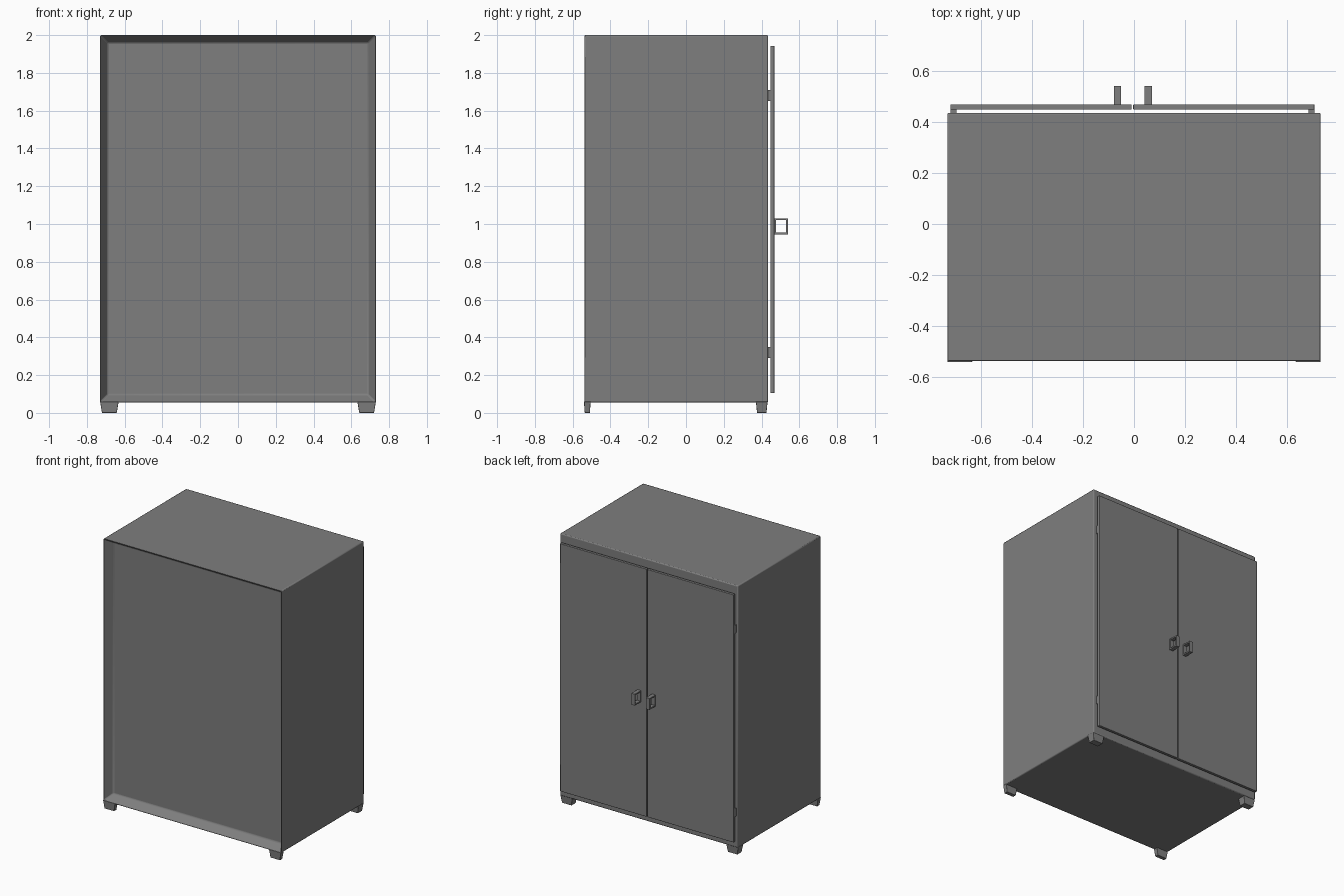
import bpy, bmesh
from mathutils import Vector

cube = bpy.data.objects.get("Cube")
if cube:
    bpy.data.objects.remove(cube, do_unlink=True)

grey = bpy.data.materials.new("steel grey")
grey.use_nodes = True
colour = (0.21, 0.21, 0.21, 1)
grey.diffuse_color = colour
grey.node_tree.nodes["Principled BSDF"].inputs["Base Color"].default_value = colour


def finish(bm, name, bevel=0.0):
    bmesh.ops.recalc_face_normals(bm, faces=bm.faces)
    mesh = bpy.data.meshes.new(name)
    bm.to_mesh(mesh)
    bm.free()
    mesh.materials.append(grey)
    obj = bpy.data.objects.new(name, mesh)
    bpy.context.collection.objects.link(obj)
    if bevel:
        mod = obj.modifiers.new("soft edges", "BEVEL")
        mod.width, mod.segments, mod.limit_method = bevel, 2, "ANGLE"
    bpy.ops.object.select_all(action="DESELECT")
    obj.select_set(True)
    bpy.context.view_layer.objects.active = obj
    bpy.ops.object.shade_smooth_by_angle()
    return obj


def box(x, y, z):
    """Box from its (min, max) range on each axis."""
    bm = bmesh.new()
    bmesh.ops.create_cube(bm, size=1)
    for v in bm.verts:
        v.co = Vector([r[0] if c < 0 else r[1] for c, r in zip(v.co, (x, y, z))])
    return bm


# Cabinet body with a shallow recess sloping in to the front panel
bm = box((-0.73, 0.73), (-0.54, 0.435), (0.055, 2.0))
bm.normal_update()
front = [f for f in bm.faces if f.normal.y < -0.9]
bmesh.ops.inset_region(bm, faces=front, thickness=0.057, depth=0)
for v in front[0].verts:
    v.co.y += 0.065
finish(bm, "cabinet_body", 0.007)

# Tapered feet, deeper at the door side
for name, (y0, y1) in {"front": (-0.54, -0.505), "back": (0.37, 0.432)}.items():
    for side, s in (("left", 1), ("right", -1)):
        xs = sorted((s * 0.73, s * 0.632))
        bm = box(xs, (y0, y1), (0, 0.06))
        mid = Vector((s * 0.681, (y0 + y1) / 2, 0))
        for v in bm.verts:
            if v.co.z < 0.01:
                v.co = mid + (v.co - mid) * 0.8
        finish(bm, f"{name}_{side}_foot", 0.002)

# Pair of doors with hinges and square loop handles
for side, x0, x1, hinge, handle in (
    ("right", -0.718, -0.009, -0.706, -0.064),
    ("left", -0.003, 0.706, 0.694, 0.056),
):
    finish(box((x0, x1), (0.447, 0.468), (0.105, 1.943)), f"{side}_door", 0.002)
    for level, z in (("lower", 0.32), ("upper", 1.68)):
        bm = box((hinge - 0.012, hinge + 0.012), (0.43, 0.45), (z - 0.03, z + 0.03))
        finish(bm, f"{side}_{level}_hinge")

    bm = box((handle - 0.014, handle + 0.014), (0.466, 0.54), (0.945, 1.03))
    bm.normal_update()
    cheeks = [f for f in bm.faces if abs(f.normal.x) > 0.9]
    bmesh.ops.inset_individual(bm, faces=cheeks, thickness=0.014)
    bmesh.ops.bridge_loops(bm, edges=[e for f in cheeks for e in f.edges])
    bmesh.ops.delete(bm, geom=cheeks, context="FACES_ONLY")
    finish(bm, f"{side}_handle")
